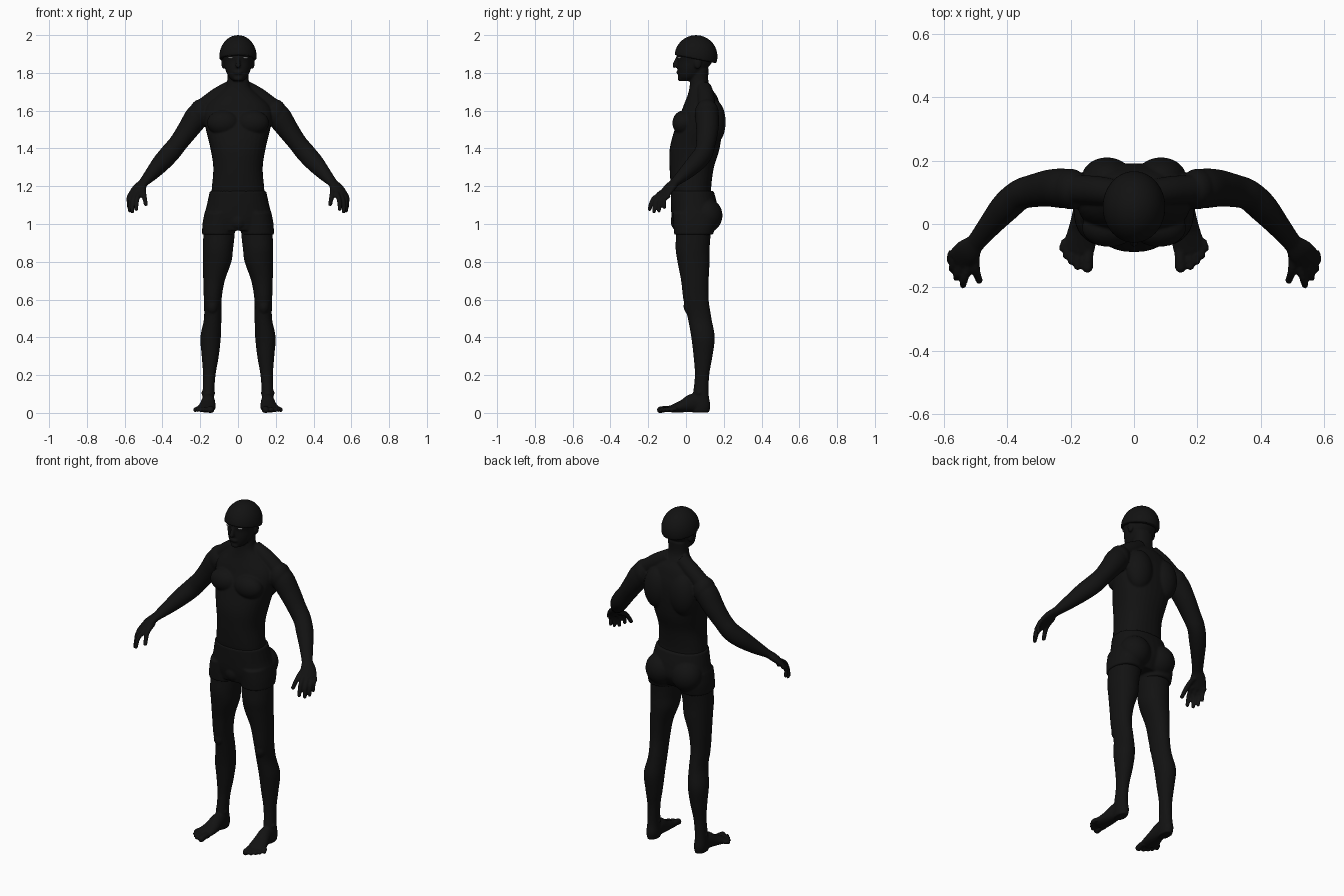
import bpy, bmesh, math
from mathutils import Vector, Matrix


def material(name, c):
    m = bpy.data.materials.new(name)
    m.diffuse_color = (c, c, c, 1)
    return m


def spline(pts, steps=6):
    """Catmull-Rom through rows of numbers."""
    out = []
    for i in range(len(pts) - 1):
        p0, p1 = pts[max(i - 1, 0)], pts[i]
        p2, p3 = pts[i + 1], pts[min(i + 2, len(pts) - 1)]
        for k in range(steps):
            t = k / steps
            out.append([0.5 * (2 * b + (c - a) * t + (2 * a - 5 * b + 4 * c - d) * t * t
                               + (3 * b - a - 3 * c + d) * t ** 3)
                        for a, b, c, d in zip(p0, p1, p2, p3)])
    out.append(list(pts[-1]))
    return out


def skin_rings(bm, rings):
    for r0, r1 in zip(rings, rings[1:]):
        n = len(r0)
        for i in range(n):
            bm.faces.new((r0[i], r0[(i + 1) % n], r1[(i + 1) % n], r1[i]))
    bm.faces.new(rings[0])
    bm.faces.new(rings[-1])


def ring(bm, c, u, v, a, b, power, s, n=32):
    vs = []
    for i in range(n):
        t = 2 * math.pi * i / n
        ct, st = math.cos(t), math.sin(t)
        p = (c + u * a * math.copysign(abs(ct) ** (2 / power), ct)
             + v * b * math.copysign(abs(st) ** (2 / power), st))
        vs.append(bm.verts.new((p.x * s, p.y, p.z)))
    return vs


def column(bm, rows, s=1, power=2.0):
    """Upright loft; rows are z, centre x, half width, front y, back y."""
    X, Y = Vector((1, 0, 0)), Vector((0, 1, 0))
    skin_rings(bm, [ring(bm, Vector((cx, (f + k) / 2, z)), X, Y, rx, (k - f) / 2, power, s)
                    for z, cx, rx, f, k in spline(rows)])


def tube(bm, rows, s=1):
    """Loft along a path; rows are x, y, z, half width, half thickness. Rounded tip."""
    pts = spline(rows)
    rings = []
    for i, p in enumerate(pts):
        t = Vector(pts[min(i + 1, len(pts) - 1)][:3]) - Vector(pts[max(i - 1, 0)][:3])
        t.normalize()
        u = t.cross(Vector((0, 0, 1))).normalized()
        rings.append(ring(bm, Vector(p[:3]), u, u.cross(t), p[3], p[4], 2, s))
    skin_rings(bm, rings)
    e = rows[-1]
    r = min(e[3], e[4])
    blob(bm, e[:3], (r, r, r), s)


def blob(bm, c, r, s=1):
    m = Matrix.Translation((c[0] * s, c[1], c[2])) @ Matrix.Diagonal((*r, 1))
    bmesh.ops.create_uvsphere(bm, u_segments=32, v_segments=20, radius=1, matrix=m)


def finish(bm, name, mat, voxel=0, smooth=4):
    bmesh.ops.recalc_face_normals(bm, faces=bm.faces[:])
    for f in bm.faces:
        f.smooth = True
    me = bpy.data.meshes.new(name)
    bm.to_mesh(me)
    bm.free()
    me.materials.append(mat)
    ob = bpy.data.objects.new(name, me)
    bpy.context.collection.objects.link(ob)
    if voxel:
        m = ob.modifiers.new("fuse", 'REMESH')
        m.mode, m.voxel_size, m.use_smooth_shade = 'VOXEL', voxel, True
        m = ob.modifiers.new("soften", 'SMOOTH')
        m.factor, m.iterations = 0.5, smooth
    return ob


black = material("black", 0.006)
white = material("white", 0.8)

# Body: torso and neck
bm = bmesh.new()
column(bm, [(.97, 0, .12, -.05, .13), (1.05, 0, .16, -.068, .165), (1.15, 0, .143, -.073, .138),
            (1.2, 0, .138, -.08, .134), (1.3, 0, .131, -.087, .148), (1.4, 0, .146, -.086, .178),
            (1.5, 0, .170, -.06, .19), (1.58, 0, .182, -.03, .19), (1.63, 0, .165, -.012, .18),
            (1.68, 0, .115, .008, .162), (1.72, 0, .07, .018, .132), (1.76, 0, .057, .022, .118),
            (1.82, 0, .057, .03, .12)], power=2.25)
# Head and facial features
column(bm, [(1.757, 0, .025, -.03, .03), (1.78, 0, .05, -.04, .07), (1.82, 0, .068, -.045, .11),
            (1.86, 0, .077, -.045, .14), (1.9, 0, .085, -.05, .155), (1.95, 0, .075, -.035, .145),
            (1.985, 0, .04, .01, .1)], power=2.15)
tube(bm, [(0, -.042, 1.885, .008, .01), (0, -.054, 1.855, .011, .012), (0, -.06, 1.837, .014, .012)])
blob(bm, (0, -.04, 1.803), (.025, .012, .011))
blob(bm, (0, -.03, 1.77), (.024, .014, .014))

for s in (1, -1):
    # Ear, brow and muscle masses
    blob(bm, (.077, .062, 1.852), (.011, .02, .032), s)
    blob(bm, (.035, -.034, 1.897), (.026, .014, .009), s)
    blob(bm, (.078, -.012, 1.535), (.086, .06, .066), s)
    blob(bm, (.085, .145, 1.54), (.08, .065, .12), s)
    blob(bm, (.2, .11, 1.585), (.058, .064, .075), s)
    blob(bm, (.085, .11, 1.04), (.085, .078, .085), s)
    tube(bm, [(.04, .095, 1.72, .04, .04), (.11, .105, 1.675, .045, .045),
              (.19, .11, 1.615, .045, .045)], s)
    # Arm
    tube(bm, [(.17, .11, 1.62, .05, .05), (.215, .112, 1.57, .062, .064),
              (.262, .113, 1.503, .059, .057), (.315, .105, 1.43, .052, .05),
              (.36, .092, 1.375, .048, .052), (.405, .053, 1.325, .047, .049),
              (.455, -.005, 1.268, .037, .037), (.497, -.057, 1.222, .03, .023),
              (.515, -.078, 1.2, .033, .021)], s)
    # Palm
    tube(bm, [(.5, -.06, 1.22, .029, .021), (.526, -.088, 1.19, .042, .021),
              (.55, -.115, 1.155, .043, .015)], s)
    # Fingers and thumb
    for base, tip, r in (((.522, -.133, 1.16), (.539, -.193, 1.078), .0115),
                         ((.544, -.124, 1.153), (.56, -.17, 1.066), .0115),
                         ((.563, -.108, 1.15), (.573, -.143, 1.07), .011),
                         ((.574, -.088, 1.152), (.578, -.114, 1.088), .0105),
                         ((.5, -.085, 1.19), (.488, -.178, 1.105), .0125)):
        a, b = Vector(base), Vector(tip)
        m = a.lerp(b, .5) + Vector((.004, -.012, .01))
        tube(bm, [(*a, r * 1.2, r * 1.2), (*m, r * 1.05, r * 1.05), (*b, r * .9, r * .9)], s)
    # Leg
    column(bm, [(1.05, .095, .083, -.055, .15), (.95, .1, .083, -.053, .132),
                (.87, .106, .08, -.055, .125), (.8, .11, .075, -.045, .125),
                (.7, .127, .057, -.026, .12), (.6, .134, .047, -.014, .12),
                (.5, .134, .046, .01, .135), (.4, .145, .054, .028, .152),
                (.3, .147, .045, .04, .14), (.2, .152, .033, .047, .123),
                (.1, .157, .031, .037, .12), (.04, .157, .034, .03, .129),
                (.003, .157, .029, .03, .122)], s, 2.1)
    blob(bm, (.136, .022, .565), (.032, .035, .045), s)
    blob(bm, (.157, .07, .105), (.037, .022, .022), s)
    # Foot
    tube(bm, [(.157, .095, .04, .03, .037), (.157, .04, .052, .036, .05),
              (.162, -.015, .036, .044, .034), (.17, -.06, .025, .05, .023),
              (.176, -.085, .02, .048, .017)], s)
    # Toes
    for x0, y0, x1, y1, r in ((.144, -.08, .147, -.136, .018), (.174, -.085, .178, -.134, .012),
                              (.192, -.08, .198, -.118, .0115), (.207, -.07, .214, -.1, .011),
                              (.217, -.05, .226, -.076, .0115)):
        tube(bm, [(x0, y0, .02, r, r), ((x0 + x1) / 2, (y0 + y1) / 2, .021, r * .95, r * .95),
                  (x1, y1, .016, r, r)], s)
finish(bm, "body", black, .0052)

# Shorts
bm = bmesh.new()
column(bm, [(1.175, 0, .149, -.081, .147), (1.1, 0, .165, -.08, .165), (1.03, 0, .178, -.075, .168),
            (.965, 0, .14, -.06, .13)], power=2.25)
for s in (1, -1):
    column(bm, [(1.06, .092, .085, -.07, .165), (1, .1, .088, -.067, .16),
                (.943, .104, .086, -.062, .142)], s, 2.2)
    blob(bm, (.085, .11, 1.045), (.088, .083, .09), s)
blob(bm, (0, -.045, 1.015), (.045, .036, .05))
finish(bm, "shorts", black, .006, 2)

# Hair cap, trimmed along a sloping hairline
bm = bmesh.new()
blob(bm, (0, .053, 1.887), (.099, .114, .113))
cut = bmesh.ops.bisect_plane(bm, geom=bm.verts[:] + bm.edges[:] + bm.faces[:],
                             plane_co=(0, -.05, 1.893), plane_no=(0, .2, 1), clear_inner=True)
bmesh.ops.holes_fill(bm, edges=[e for e in bm.edges if e.is_boundary])
finish(bm, "hair", black, .006, 3)

# Eyes
for s, side in ((1, "left"), (-1, "right")):
    bm = bmesh.new()
    blob(bm, (.036, -.031, 1.881), (.016, .014, .006), s)
    finish(bm, side + "_eye", white)
